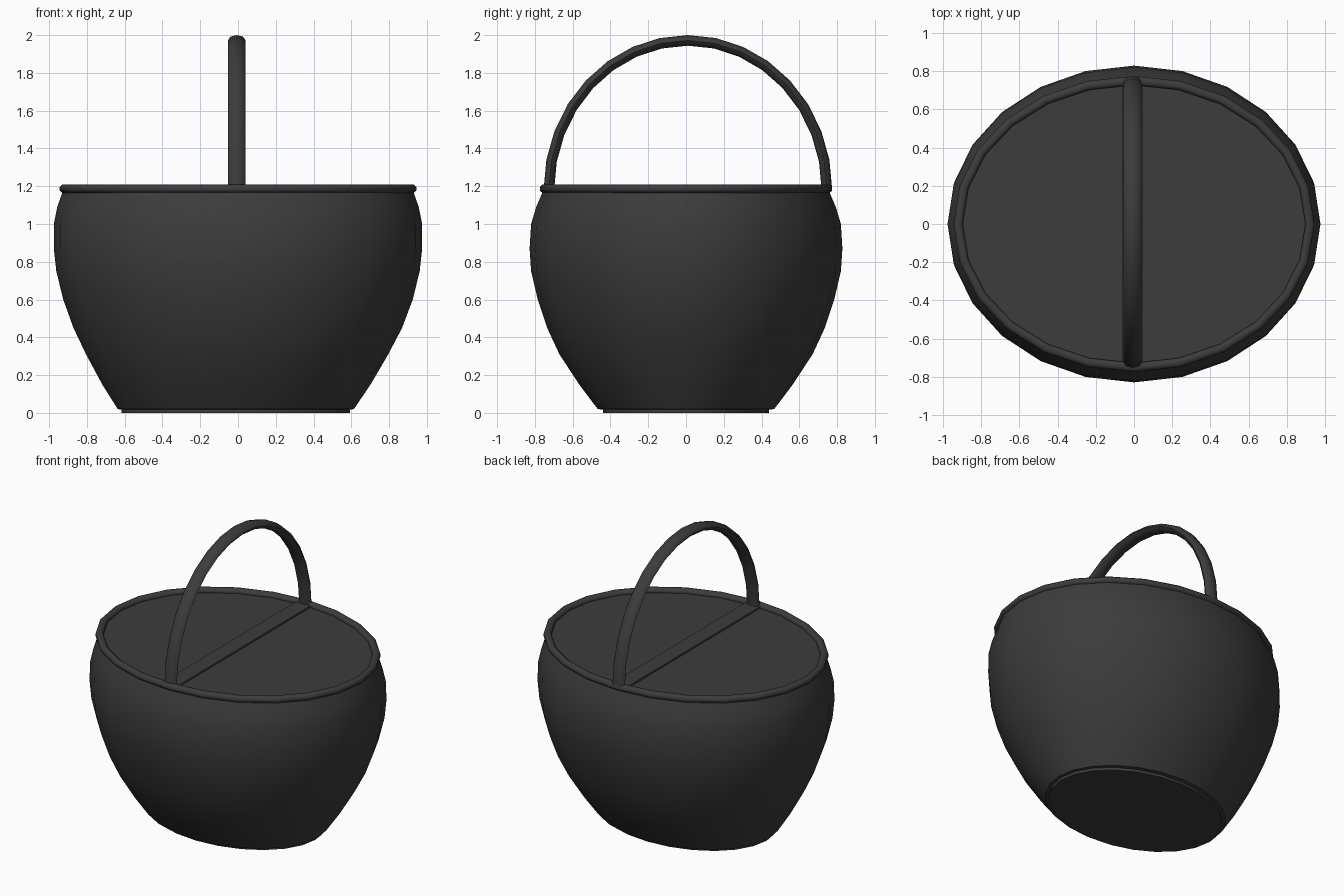
import bpy, bmesh, math

if "Cube" in bpy.data.objects:
    bpy.data.objects.remove(bpy.data.objects["Cube"])

SIDES = 24
dark = bpy.data.materials.new("dark_grey")
dark.diffuse_color = (0.045, 0.045, 0.045, 1)
dark.use_nodes = True
dark.node_tree.nodes["Principled BSDF"].inputs["Base Color"].default_value = dark.diffuse_color


def finish(name, bm, angle=40):
    bmesh.ops.recalc_face_normals(bm, faces=bm.faces)
    mesh = bpy.data.meshes.new(name)
    bm.to_mesh(mesh)
    bm.free()
    obj = bpy.data.objects.new(name, mesh)
    bpy.context.collection.objects.link(obj)
    mesh.materials.append(dark)
    bpy.ops.object.select_all(action='DESELECT')
    obj.select_set(True)
    bpy.context.view_layer.objects.active = obj
    bpy.ops.object.shade_smooth_by_angle(angle=math.radians(angle))
    return obj


def skin(name, rings, loop=False, caps=True, angle=40):
    """Join rings of points with quads; loop closes the last ring to the first."""
    bm = bmesh.new()
    vr = [[bm.verts.new(p) for p in ring] for ring in rings]
    n = len(vr[0])
    pairs = list(zip(vr, vr[1:])) + ([(vr[-1], vr[0])] if loop else [])
    for a, b in pairs:
        for i in range(n):
            j = (i + 1) % n
            bm.faces.new((a[i], a[j], b[j], b[i]))
    if caps and not loop:
        bm.faces.new(vr[0])
        bm.faces.new(vr[-1])
    return finish(name, bm, angle)


def oval(rx, ry, z, cx=0.0):
    return [(cx + rx * math.cos(math.tau * i / SIDES),
             ry * math.sin(math.tau * i / SIDES), z) for i in range(SIDES)]


# Woven bowl: oval foot flaring to a wide shoulder, then drawing in to the rim
body = [(0.605, 0.44, 0.0), (0.605, 0.44, 0.018), (0.625, 0.467, 0.02),
        (0.71, 0.565, 0.15), (0.80, 0.67, 0.31), (0.87, 0.735, 0.45),
        (0.925, 0.785, 0.60), (0.962, 0.82, 0.75), (0.975, 0.828, 0.87),
        (0.975, 0.82, 1.0), (0.957, 0.793, 1.09), (0.925, 0.755, 1.18)]
skin("basket_body", [oval(rx, ry, z, -0.012 * max(0, 1 - z / 0.5))
                     for rx, ry, z in body])

# Rolled rim: small round section carried around the oval mouth
rim = []
for k in range(8):
    a = math.tau * (k + 0.5) / 8
    r = 0.026 * math.cos(a)
    rim.append(oval(0.92 + r, 0.75 + r, 1.187 + 0.024 * math.sin(a)))
skin("rim", rim, loop=True, angle=60)

# Flat lid sitting just inside the rim
skin("lid", [oval(0.905, 0.735, 1.15), oval(0.905, 0.735, 1.182)])

# Raised hinge strip across the middle of the lid
bm = bmesh.new()
bmesh.ops.create_cube(bm, size=1)
for v in bm.verts:
    v.co = (-0.008 + v.co.x * 0.11, v.co.y * 1.45, 1.178 + v.co.z * 0.032)
finish("hinge_strip", bm)

# Arched carrying handle with a flattened round section
arch = []
STEPS = 16
for s in range(STEPS + 1):
    t = math.pi * s / STEPS
    ny, nz = math.cos(t), math.sin(t)
    ring = []
    for k in range(8):
        a = math.tau * k / 8
        off = 0.028 * math.cos(a)
        ring.append((-0.007 + 0.047 * math.sin(a),
                     0.01 + (0.736 + off) * ny,
                     1.18 + (0.792 + off) * nz))
    arch.append(ring)
skin("handle", arch, angle=60)
